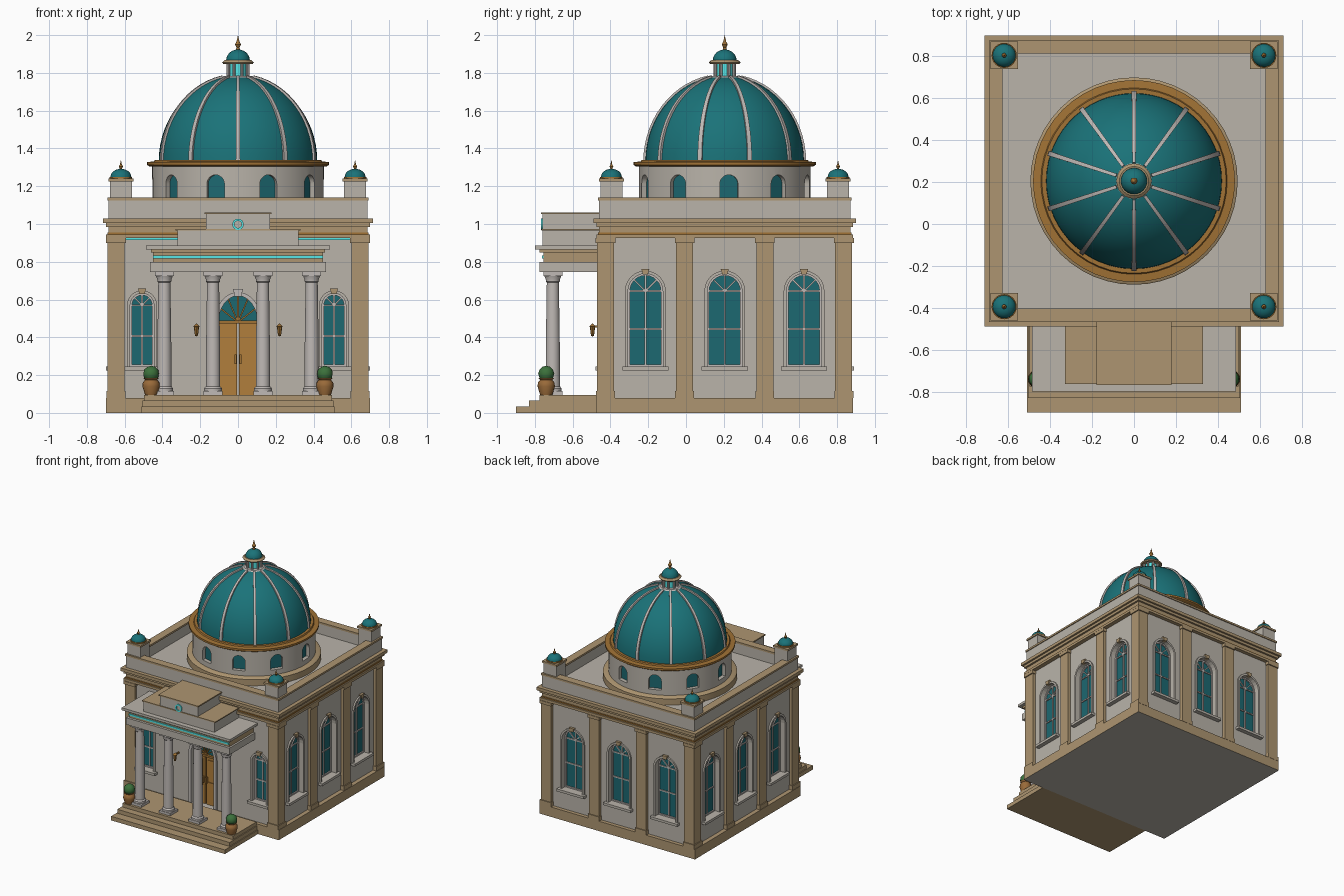
import bpy, bmesh
from math import sin, cos, pi, radians, hypot
from mathutils import Matrix, Vector

cube = bpy.data.objects.get("Cube")
if cube:
    bpy.data.objects.remove(cube)


def material(name, r, g, b):
    m = bpy.data.materials.new(name)
    col = [(c / 255) ** 2.2 for c in (r, g, b)] + [1]
    m.diffuse_color = col
    m.use_nodes = True
    m.node_tree.nodes["Principled BSDF"].inputs["Base Color"].default_value = col
    return m


stone = material("pale stone", 184, 178, 168)
marble = material("marble", 190, 184, 180)
tan = material("tan stone", 172, 148, 112)
bronze = material("bronze", 160, 114, 56)
teal = material("teal dome", 32, 114, 120)
glass = material("window glass", 34, 104, 112)
glow = material("bright cyan", 88, 232, 232)
wood = material("door wood", 176, 126, 62)
clay = material("clay", 152, 106, 60)
leaf = material("leaf green", 62, 112, 62)

HERE = Matrix()
CY = 0.205          # centre of the hall in y
smooth_parts = []


def finish(name, bm, mat, frame=HERE, smooth=False):
    bmesh.ops.remove_doubles(bm, verts=bm.verts, dist=1e-5)
    bmesh.ops.recalc_face_normals(bm, faces=bm.faces)
    bm.transform(frame)
    me = bpy.data.meshes.new(name)
    bm.to_mesh(me)
    bm.free()
    me.materials.append(mat)
    ob = bpy.data.objects.new(name, me)
    bpy.context.collection.objects.link(ob)
    if smooth:
        smooth_parts.append(ob)
    return ob


def box(name, x0, x1, y0, y1, z0, z1, mat, frame=HERE):
    bm = bmesh.new()
    bmesh.ops.create_cube(bm, size=1)
    for v in bm.verts:
        v.co = ((x0 + x1) / 2 + v.co.x * (x1 - x0), (y0 + y1) / 2 + v.co.y * (y1 - y0),
                (z0 + z1) / 2 + v.co.z * (z1 - z0))
    return finish(name, bm, mat, frame)


def layer(name, hx, hy, z0, z1, mat):
    return box(name, -hx, hx, CY - hy, CY + hy, z0, z1, mat)


def lathe(name, profile, mat, x=0, y=CY, z=0, segs=24):
    bm = bmesh.new()
    rings = [[bm.verts.new((x + r * cos(2 * pi * i / segs), y + r * sin(2 * pi * i / segs), z + h))
              for i in range(segs)] for r, h in profile]
    for a, b in zip(rings, rings[1:]):
        for i in range(segs):
            j = (i + 1) % segs
            bm.faces.new((a[i], a[j], b[j], b[i]))
    return finish(name, bm, mat, smooth=True)


def panel(name, outer, y0, y1, mat, frame=HERE, inner=None):
    # extruded outline in the xz plane, optionally with a matching hole
    bm = bmesh.new()
    n = len(outer)
    make = lambda pts, y: [bm.verts.new((px, y, pz)) for px, pz in pts]
    f, b = make(outer, y0), make(outer, y1)
    loops = [(f, b)]
    if inner:
        fi, bi = make(inner, y0), make(inner, y1)
        loops += [(f, fi), (b, bi), (fi, bi)]
    else:
        bm.faces.new(f)
        bm.faces.new(b)
    for p, q in loops:
        for i in range(n):
            j = (i + 1) % n
            bm.faces.new((p[i], p[j], q[j], q[i]))
    return finish(name, bm, mat, frame)


def arch(w, z0, zs, rise, n=12):
    return [(-w, z0), (w, z0)] + [(w * cos(pi * i / n), zs + rise * sin(pi * i / n)) for i in range(n + 1)]


def bar(name, xa, za, xb, zb, w, y0, y1, mat, frame):
    d = hypot(xb - xa, zb - za)
    u, v = -(zb - za) / d * w, (xb - xa) / d * w
    panel(name, [(xa + u, za + v), (xb + u, zb + v), (xb - u, zb - v), (xa - u, za - v)], y0, y1, mat, frame)


def frame_at(x, y, deg):
    return Matrix.Translation((x, y, 0)) @ Matrix.Rotation(radians(deg), 4, 'Z')


def cut(target, cutters):
    bpy.context.view_layer.objects.active = target
    for c in cutters:
        mod = target.modifiers.new("opening", 'BOOLEAN')
        mod.operation, mod.solver, mod.object = 'DIFFERENCE', 'EXACT', c
        bpy.ops.object.modifier_apply(modifier=mod.name)
        bpy.data.objects.remove(c)


# hall: plinth with grey underside, walls, roof layers
HX, HY = 0.665, 0.65
plinth = layer("plinth", 0.7, 0.68, 0, 0.08, tan)
plinth.data.materials.append(stone)
for p in plinth.data.polygons:
    p.material_index = int(p.normal.z < -0.5)
walls = layer("walls", HX, HY, 0.08, 0.93, stone)
for name, hx, z0, z1, mat in (("architrave", 0.7, 0.925, 0.945, tan), ("bronze_fillet", 0.69, 0.945, 0.955, bronze),
                              ("frieze", 0.685, 0.955, 0.985, tan), ("bed_mould", 0.7, 0.985, 1.005, tan),
                              ("cornice", 0.715, 1.005, 1.03, tan), ("roof", 0.66, 1.03, 1.04, stone)):
    layer(name, hx, hx - 0.02, z0, z1, mat)
box("cyan_front_strip", -0.6, 0.6, CY - HY - 0.008, CY - HY, 0.914, 0.925, glow)

# parapet and its coping
for name, hx, t, z0, z1, mat in (("parapet", 0.685, 0.05, 1.03, 1.125, stone), ("coping", 0.692, 0.064, 1.125, 1.14, tan)):
    hy = hx - 0.02
    for s in (-1, 1):
        a, b = sorted((s * hx, s * (hx - t)))
        box(name + "_side", a, b, CY - hy, CY + hy, z0, z1, mat)
        a, b = sorted((s * hy, s * (hy - t)))
        box(name + "_end", t - hx, hx - t, CY + a, CY + b, z0, z1, mat)

# pilasters
sides = [frame_at(0, CY - HY, 0), frame_at(HX, CY, 90), frame_at(0, CY + HY, 180), frame_at(-HX, CY, -90)]
for k, fr in enumerate(sides):
    end = (HY if k % 2 else HX) - 0.02
    for c in (-end, end) if k == 0 else (-end, -0.212, 0.212, end):
        w = 0.045
        box("pilaster", c - w, c + w, -0.025, 0.01, 0.08, 0.9, tan, fr)
        box("pilaster_base", c - w - 0.005, c + w + 0.005, -0.032, 0.01, 0.08, 0.115, tan, fr)
        box("pilaster_cap", c - w - 0.006, c + w + 0.006, -0.034, 0.01, 0.9, 0.925, tan, fr)

# arched windows
openings = []


def window(fr, w, z0, zs):
    openings.append(panel("window_cutter", arch(w, z0, zs, w), -0.05, 0.05, stone, fr))
    panel("window_glass", arch(w, z0, zs, w), 0.04, 0.049, glass, fr)
    t = w - 0.01
    panel("window_frame", arch(w, z0, zs, w), 0.03, 0.045, marble, fr, arch(t, z0 + 0.01, zs, t))
    o = w + 0.016
    panel("window_surround", arch(o, z0 - 0.005, zs, o), -0.012, 0.002, stone, fr, arch(w, z0, zs, w))
    bar("window_mullion", 0, z0, 0, zs + t, 0.005, 0.032, 0.042, marble, fr)
    for h in (zs, z0 + (zs - z0) * 0.5):
        bar("window_transom", -t, h, t, h, 0.005, 0.032, 0.042, marble, fr)
    for s in (-1, 1):
        bar("window_fan_bar", 0, zs, s * t * 0.7, zs + t * 0.7, 0.004, 0.032, 0.042, marble, fr)
    box("window_sill", -w - 0.03, w + 0.03, -0.035, 0.01, z0 - 0.02, z0, stone, fr)
    k = zs + w
    panel("keystone", [(-0.013, k - 0.004), (0.013, k - 0.004), (0.022, k + 0.026), (-0.022, k + 0.026)], -0.02, 0.005, tan, fr)


for k, fr in enumerate(sides):
    if k:
        for c in (-0.42, 0, 0.42):
            window(fr @ Matrix.Translation((c, 0, 0)), 0.092, 0.245, 0.645)
for c in (-0.508, 0.508):
    window(sides[0] @ Matrix.Translation((c, 0, 0)), 0.063, 0.245, 0.57)

# front door with fanlight
fr = sides[0]
W, ZS, RISE = 0.103, 0.48, 0.14
openings.append(panel("door_cutter", arch(W, 0.081, ZS, RISE), -0.05, 0.05, stone, fr))
panel("fanlight_glass", arch(W, ZS, ZS, RISE), 0.04, 0.049, glass, fr)
panel("door_surround", arch(W + 0.022, 0.08, ZS, RISE + 0.02), -0.015, 0.002, marble, fr, arch(W, 0.081, ZS, RISE))
box("door_transom", -W, W, 0.02, 0.045, ZS - 0.008, ZS + 0.008, bronze, fr)
for i in range(1, 6):
    a = pi * i / 6
    bar("fanlight_bar", 0, ZS, W * cos(a), ZS + RISE * sin(a), 0.004, 0.03, 0.042, bronze, fr)
panel("door_keystone", [(-0.016, 0.615), (0.016, 0.615), (0.026, 0.655), (-0.026, 0.655)], -0.025, 0.005, marble, fr)
for s in (-1, 1):
    box("door_leaf", s * 0.053 - 0.047, s * 0.053 + 0.047, 0.03, 0.048, 0.085, ZS, wood, fr)
    for z0, z1 in ((0.12, 0.27), (0.3, 0.45)):
        box("door_panel", s * 0.053 - 0.03, s * 0.053 + 0.03, 0.024, 0.031, z0, z1, wood, fr)
    box("door_handle", s * 0.014 - 0.005, s * 0.014 + 0.005, 0.01, 0.03, 0.26, 0.31, bronze, fr)
    # wall lanterns
    x, y = s * 0.22, CY - HY - 0.05
    lathe("wall_lantern", [(0, 0), (0.008, 0.004), (0.014, 0.05), (0.017, 0.052), (0, 0.07)], bronze, x, y, 0.405, 8)
    box("lantern_arm", x - 0.005, x + 0.005, y, CY - HY, 0.452, 0.462, bronze)
cut(walls, openings)

# porch steps and columns
YB = CY - HY
for hx, yf, z0, z1 in ((0.512, -0.9, 0, 0.033), (0.505, -0.83, 0.033, 0.065), (0.498, -0.775, 0.065, 0.095)):
    box("step", -hx, hx, yf, YB - 0.03, z0, z1, tan)
for x in (-0.39, -0.132, 0.132, 0.39):
    y = -0.705
    box("column_plinth", x - 0.05, x + 0.05, y - 0.05, y + 0.05, 0.095, 0.115, marble)
    lathe("column", [(0, 0.115), (0.047, 0.115), (0.047, 0.13), (0.038, 0.14), (0.037, 0.35), (0.032, 0.69),
                     (0.037, 0.695), (0.037, 0.705), (0.045, 0.725), (0, 0.725)], marble, x, y)
    box("column_cap", x - 0.05, x + 0.05, y - 0.05, y + 0.05, 0.725, 0.745, marble)

# porch entablature and stepped attic
for name, hx, yf, z0, z1, mat in (
        ("porch_beam", 0.465, -0.775, 0.745, 0.8, stone), ("porch_frieze", 0.45, -0.755, 0.8, 0.85, tan),
        ("porch_fillet", 0.46, -0.775, 0.85, 0.865, tan), ("porch_cornice", 0.487, -0.8, 0.865, 0.885, stone),
        ("attic_low", 0.32, -0.76, 0.885, 0.965, stone), ("attic_low_cap", 0.33, -0.765, 0.965, 0.973, tan),
        ("attic_high", 0.17, -0.76, 0.973, 1.052, stone), ("attic_high_cap", 0.178, -0.768, 1.052, 1.062, tan)):
    box(name, -hx, hx, yf, YB + 0.02, z0, z1, mat)
box("cyan_porch_strip", -0.45, 0.45, -0.763, -0.755, 0.818, 0.832, glow)
disc = lambda r: [(r * cos(pi * i / 8), 0.998 + r * sin(pi * i / 8)) for i in range(16)]
panel("cyan_medallion", disc(0.03), -0.768, -0.76, glow, HERE, disc(0.019))

# potted shrubs
for x in (-0.46, 0.46):
    lathe("flower_pot", [(0, 0), (0.032, 0), (0.046, 0.045), (0.044, 0.065), (0.032, 0.08), (0.042, 0.09), (0, 0.09)],
          clay, x, -0.74, 0.095, 16)
    bm = bmesh.new()
    bmesh.ops.create_icosphere(bm, subdivisions=2, radius=0.043)
    finish("shrub", bm, leaf, Matrix.Translation((x, -0.74, 0.207)), True)

# roof corner posts with little domes
for x in (-0.62, 0.62):
    for y in (CY - 0.6, CY + 0.6):
        box("corner_post", x - 0.058, x + 0.058, y - 0.058, y + 0.058, 1.04, 1.225, stone)
        box("corner_post_cap", x - 0.066, x + 0.066, y - 0.066, y + 0.066, 1.225, 1.24, tan)
        lathe("corner_ring", [(0, 0), (0.06, 0), (0.06, 0.01), (0, 0.01)], bronze, x, y, 1.24)
        lathe("corner_dome", [(0.055 * cos(i * pi / 12), 0.042 * sin(i * pi / 12)) for i in range(7)], teal, x, y, 1.25)
        lathe("corner_finial", [(0.008, 0), (0.006, 0.01), (0.011, 0.02), (0.005, 0.03), (0, 0.055)], bronze, x, y, 1.285, 10)

# drum
lathe("drum_base", [(0, 1.04), (0.495, 1.04), (0.495, 1.09), (0.48, 1.1), (0, 1.1)], tan, segs=48)
drum = lathe("drum", [(0, 1.09), (0.455, 1.09), (0.455, 1.315), (0, 1.315)], stone, segs=60)
cutters = []
for k in range(10):
    a = 36 * k + 2.8
    fr = frame_at(0.455 * cos(radians(a)), CY + 0.455 * sin(radians(a)), a + 90)
    shape = arch(0.048, 1.14, 1.212, 0.048)
    cutters.append(panel("drum_cutter", shape, -0.04, 0.04, stone, fr))
    panel("drum_glass", shape, 0.031, 0.039, glass, fr)
cut(drum, cutters)
lathe("drum_cornice", [(0, 1.305), (0.47, 1.305), (0.482, 1.313), (0.482, 1.328), (0.445, 1.331), (0.44, 1.34), (0, 1.34)],
      bronze, segs=48)

# main dome with ten ribs
R, H, Z = 0.42, 0.455, 1.33
lathe("main_dome", [(R * cos(i * pi / 32), H * sin(i * pi / 32)) for i in range(17)], teal, z=Z, segs=60)
for k in range(10):
    a = radians(36 * k + 18)
    bm = bmesh.new()
    rows = []
    for i in range(15):
        t = radians(78) * i / 14
        w = 0.012 - 0.004 * i / 14
        rows.append([bm.verts.new(((R + d) * cos(t), s * w, (H + d) * sin(t)))
                     for d, s in ((-0.01, -1), (0.011, -1), (0.011, 1), (-0.01, 1))])
    for p, q in zip(rows, rows[1:]):
        for i in range(4):
            bm.faces.new((p[i], p[i - 1], q[i - 1], q[i]))
    bm.faces.new(rows[0])
    bm.faces.new(rows[-1])
    finish("dome_rib", bm, marble, Matrix.Translation((0, CY, Z)) @ Matrix.Rotation(a, 4, 'Z'), True)

# lantern on top
lathe("lantern_base", [(0, 1.755), (0.09, 1.755), (0.09, 1.772), (0.075, 1.783), (0, 1.783)], marble)
lathe("lantern_glass", [(0, 1.78), (0.046, 1.78), (0.046, 1.85), (0, 1.85)], glow, segs=16)
for k in range(8):
    a = pi * (k + 0.5) / 4
    lathe("lantern_post", [(0.009, 1.78), (0.009, 1.85)], marble, 0.055 * cos(a), CY + 0.055 * sin(a), segs=8)
lathe("lantern_cornice", [(0, 1.848), (0.078, 1.848), (0.084, 1.856), (0.07, 1.868), (0, 1.868)], tan)
lathe("lantern_dome", [(0.063 * cos(i * pi / 12), 0.058 * sin(i * pi / 12)) for i in range(7)], teal, z=1.866)
lathe("lantern_finial", [(0.012, 1.918), (0.008, 1.935), (0.016, 1.95), (0.008, 1.965), (0, 2)], bronze, segs=12)

bpy.ops.object.select_all(action='DESELECT')
for ob in smooth_parts:
    ob.select_set(True)
bpy.context.view_layer.objects.active = smooth_parts[0]
bpy.ops.object.shade_smooth_by_angle(angle=radians(35))
